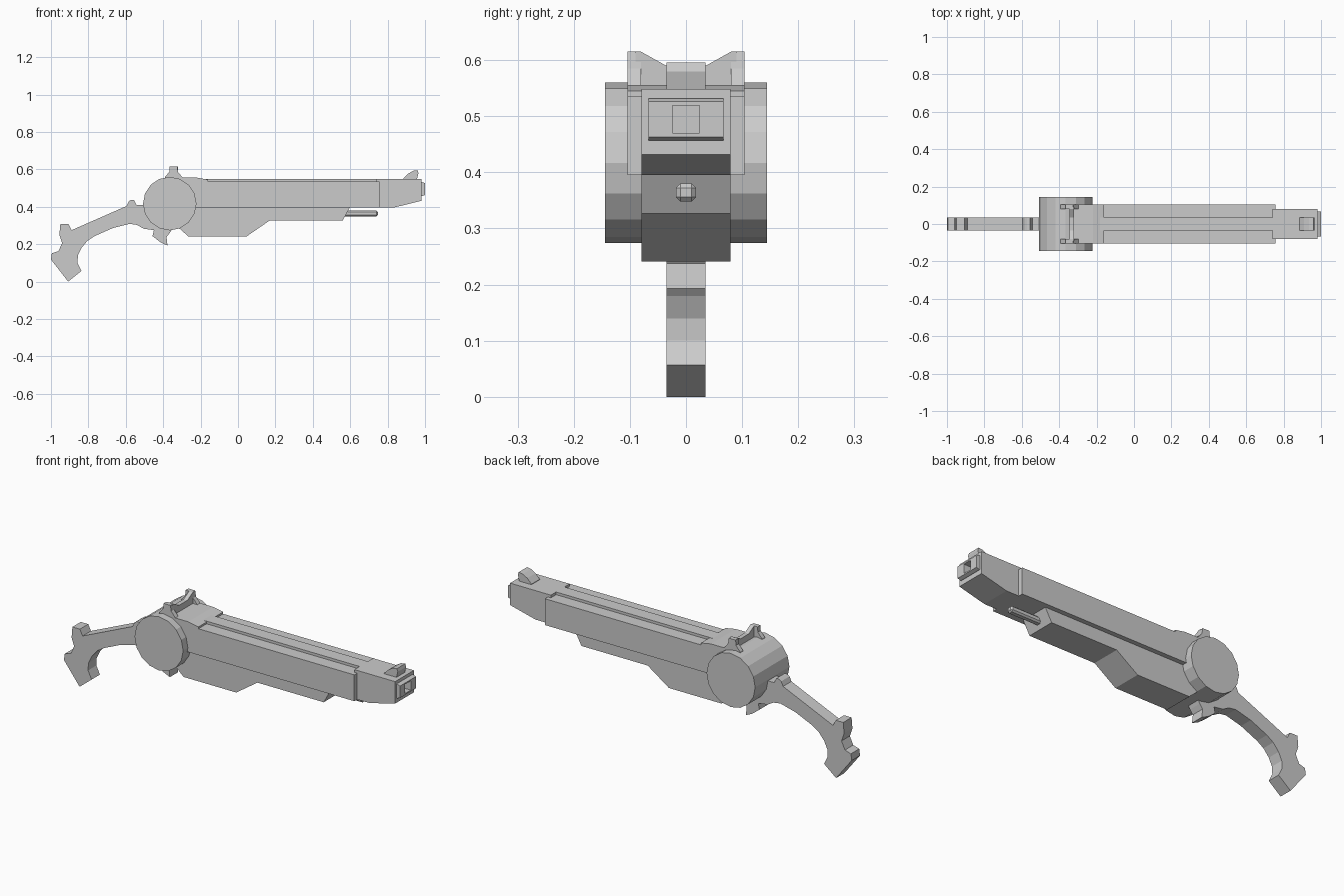
import bpy, bmesh, math

if "Cube" in bpy.data.objects:
    bpy.data.objects.remove(bpy.data.objects["Cube"])


def add_mesh(name, bm):
    bmesh.ops.recalc_face_normals(bm, faces=bm.faces)
    mesh = bpy.data.meshes.new(name)
    bm.to_mesh(mesh)
    bm.free()
    ob = bpy.data.objects.new(name, mesh)
    bpy.context.collection.objects.link(ob)
    return ob


def prism(name, points, a, b, axis='y'):
    """Extrude a profile: (x, z) along y, or (y, z) along x."""
    bm = bmesh.new()
    if axis == 'y':
        verts = [bm.verts.new((p, a, q)) for p, q in points]
        step = (0, b - a, 0)
    else:
        verts = [bm.verts.new((a, p, q)) for p, q in points]
        step = (b - a, 0, 0)
    face = bm.faces.new(verts)
    ext = bmesh.ops.extrude_face_region(bm, geom=[face])['geom']
    moved = [v for v in ext if isinstance(v, bmesh.types.BMVert)]
    bmesh.ops.translate(bm, verts=moved, vec=step)
    # the source face closes the near end
    if not face.is_valid:
        bm.faces.new(verts)
    return add_mesh(name, bm)


def box(name, x0, x1, y0, y1, z0, z1):
    return prism(name, [(x0, z0), (x1, z0), (x1, z1), (x0, z1)], y0, y1)


# Round receiver drum
prism("receiver_drum",
      [(-0.365 + 0.143 * math.cos(i * math.pi / 8),
        0.417 + 0.143 * math.sin(i * math.pi / 8)) for i in range(16)],
      -0.144, 0.144)

# Curved grip with hammer spur and trigger hook
prism("grip", [
    (-.505, .41), (-.543, .41), (-.557, .437), (-.572, .437), (-.585, .428),
    (-.596, .404), (-.89, .275), (-.906, .307), (-.95, .307), (-.955, .25),
    (-.94, .206), (-.96, .163), (-.995, .152), (-1, .118), (-.908, 0),
    (-.837, .057), (-.858, .10), (-.856, .14), (-.837, .18), (-.805, .218),
    (-.767, .243), (-.67, .286), (-.58, .309), (-.54, .303), (-.505, .283),
    (-.45, .275), (-.457, .243), (-.414, .21), (-.377, .193), (-.382, .238),
    (-.365, .26), (-.35, .285), (-.365, .417)], -0.035, 0.035)

# Wide barrel housing, raised centre rib and stepped rear cover
box("barrel_housing", -0.365, 0.757, -0.104, 0.104, 0.395, 0.535)
box("top_rib", -0.3, 0.77, -0.035, 0.035, 0.52, 0.549)
prism("rear_cover", [(-.36, .5), (-.16, .5), (-.16, .545), (-.22, .556),
                     (-.29, .556), (-.36, .556)], -0.104, 0.104)

# Lower fore-end and rod
prism("fore_end", [(-.34, .40), (-.34, .308), (-.265, .241), (.045, .241),
                   (.17, .327), (.56, .327), (.60, .40)], -0.079, 0.079)
rod = box("under_rod", 0.55, 0.748, -0.018, 0.018, 0.348, 0.38)
mod = rod.modifiers.new("bevel", 'BEVEL')
mod.width = 0.008
mod.segments = 1

# Muzzle block and chamfered tip, both with a square bore
muzzle = prism("muzzle_block", [(.74, .395), (.83, .395), (.98, .432),
                                (.98, .549), (.74, .549)], -0.079, 0.079)
tip = prism("muzzle_tip", [(.97, .457), (.985, .457), (1, .463),
                           (1, .526), (.985, .532), (.97, .532)],
            -0.067, 0.067)
cutter = box("bore_cutter", 0.93, 1.1, -0.024, 0.024, 0.47, 0.519)
for ob in (muzzle, tip):
    mod = ob.modifiers.new("bore", 'BOOLEAN')
    mod.operation = 'DIFFERENCE'
    mod.solver = 'EXACT'
    mod.object = cutter
    bpy.context.view_layer.objects.active = ob
    bpy.ops.object.modifier_apply(modifier="bore")
bpy.data.objects.remove(cutter)

# Front sight
prism("front_sight", [(.885, .54), (.885, .552), (.91, .577), (.935, .592),
                      (.96, .596), (.965, .58), (.955, .54)], -0.035, 0.035)

# Rear sight: two ears joined by a V-notched bridge
for side, name in ((1, "left"), (-1, "right")):
    prism("rear_sight_ear_" + name,
          [(-.40, .53), (-.39, .56), (-.367, .587), (-.365, .615),
           (-.325, .615), (-.32, .585), (-.295, .555), (-.295, .53)],
          side * 0.08, side * 0.104)
prism("rear_sight_bridge",
      [(-.09, .53), (.09, .53), (.09, .615), (.08, .615), (.035, .59),
       (-.035, .59), (-.08, .615), (-.09, .615)], -0.345, -0.322, 'x')
